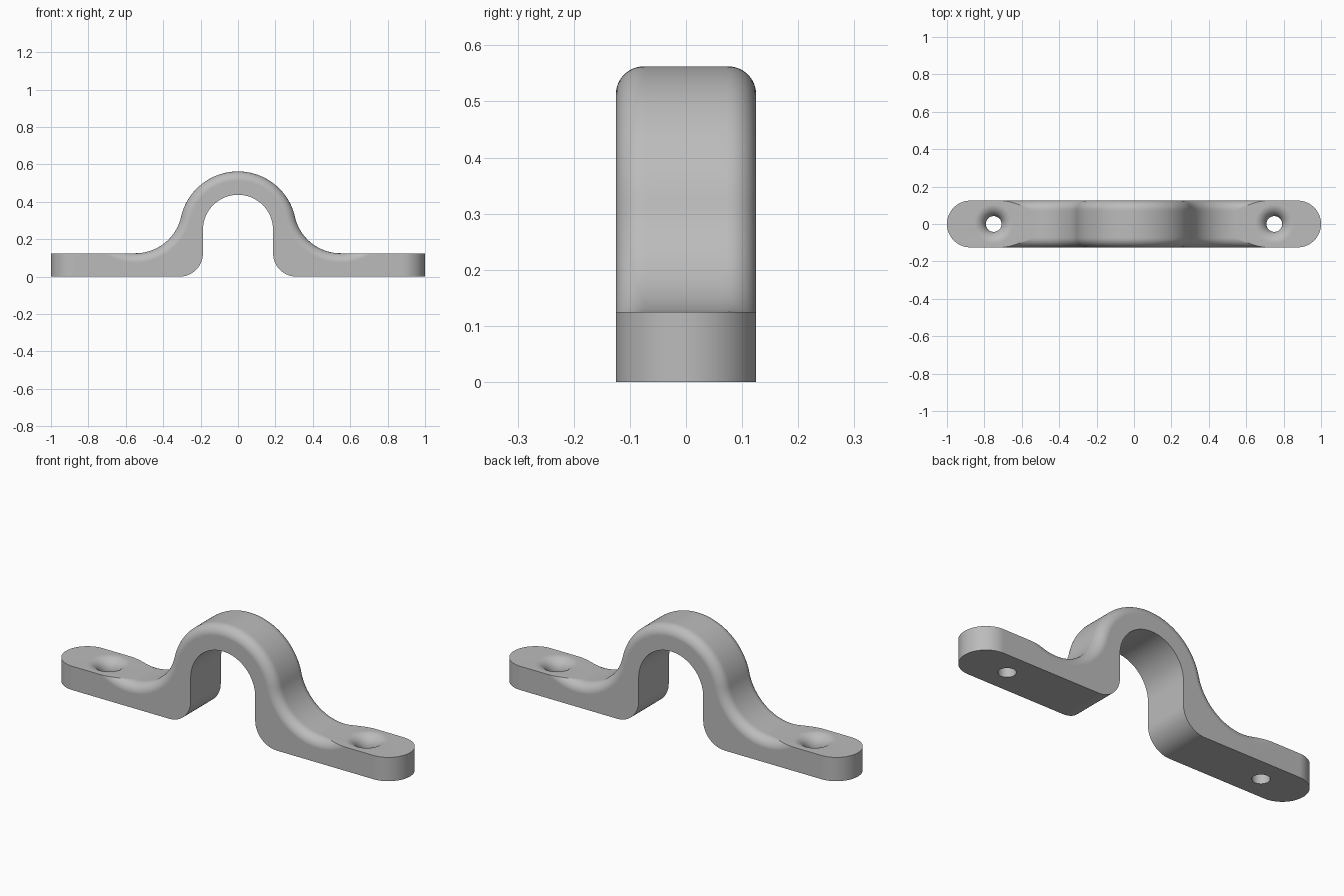
import bpy, bmesh
from math import sin, cos, pi, sqrt, acos, atan2, radians

cube = bpy.data.objects.get("Cube")
if cube:
    bpy.data.objects.remove(cube)

HALF_W = 0.125        # half width, also radius of the rounded ends
THICK = 0.125         # foot thickness
ARCH_Z = 0.25         # centre height of the arch
R_OUT, R_IN = 0.3125, 0.1875
FILLET = 0.25         # sweep from arch to foot
ROUND = 0.05          # rounding of the upper edges
HEEL = 0.125          # rounding under the inner wall
HOLE_X, HOLE_R, FLARE = 0.75, 0.042, 0.0625

# Fillet centre: tangent to both the arch and the foot top
FZ = THICK + FILLET
FX = sqrt((R_OUT + FILLET) ** 2 - (FZ - ARCH_Z) ** 2)


def arc(cx, cz, r, a0, a1, n):
    return [(cx + r * cos(a0 + (a1 - a0) * i / n),
             cz + r * sin(a0 + (a1 - a0) * i / n)) for i in range(n + 1)]


def section(y):
    """Closed x-z outline of the strap at depth y."""
    over = max(0, abs(y) - (HALF_W - ROUND))
    drop = ROUND - sqrt(max(0, ROUND ** 2 - over ** 2))
    end_x = 1 - HALF_W + sqrt(max(0, HALF_W ** 2 - y ** 2))
    tangent = atan2(FZ - ARCH_Z, FX)
    sweep = FILLET + drop
    half = arc(0, ARCH_Z, R_OUT - drop, pi / 2, tangent, 32)
    half += arc(FX, FZ, sweep, pi + tangent, 1.5 * pi + acos(FILLET / sweep), 32)[1:]
    half += [(end_x, THICK), (end_x, 0)]
    half += arc(R_IN + HEEL, HEEL, HEEL, 1.5 * pi, pi, 14)
    half += arc(0, ARCH_Z, R_IN, 0, pi / 2, 28)
    return half + [(-x, z) for x, z in half[-2:0:-1]]


def make_object(name, bm):
    bmesh.ops.recalc_face_normals(bm, faces=bm.faces)
    mesh = bpy.data.meshes.new(name)
    bm.to_mesh(mesh)
    bm.free()
    obj = bpy.data.objects.new(name, mesh)
    bpy.context.collection.objects.link(obj)
    return obj


# Strap body: outlines lofted across the width
STEPS = 36
bm = bmesh.new()
rings = []
for i in range(STEPS + 1):
    y = HALF_W * sin(-pi / 2 + pi * i / STEPS)
    rings.append([bm.verts.new((x, y, z)) for x, z in section(y)])
for a, b in zip(rings, rings[1:]):
    for k in range(len(a)):
        j = (k + 1) % len(a)
        bm.faces.new((a[k], a[j], b[j], b[k]))
bm.faces.new(rings[0])
bm.faces.new(rings[-1])
strap = make_object("pipe_strap", bm)

# Screw holes with a flared mouth
profile = [(HOLE_R, -0.1)]
profile += arc(HOLE_R + FLARE, THICK - FLARE, FLARE, pi, pi / 2, 14)
profile += [(HOLE_R + FLARE, 0.2)]
SIDES = 56
bm = bmesh.new()
for side in (-1, 1):
    rings = [[bm.verts.new((side * HOLE_X + r * cos(2 * pi * k / SIDES),
                            r * sin(2 * pi * k / SIDES), z))
              for k in range(SIDES)] for r, z in profile]
    for a, b in zip(rings, rings[1:]):
        for k in range(SIDES):
            j = (k + 1) % SIDES
            bm.faces.new((a[k], a[j], b[j], b[k]))
    bm.faces.new(rings[0])
    bm.faces.new(rings[-1])
cutter = make_object("screw_hole_cutter", bm)

bpy.ops.object.select_all(action='DESELECT')
strap.select_set(True)
bpy.context.view_layer.objects.active = strap
cut = strap.modifiers.new("screw_holes", 'BOOLEAN')
cut.operation = 'DIFFERENCE'
cut.solver = 'EXACT'
cut.object = cutter
bpy.ops.object.modifier_apply(modifier=cut.name)
bpy.data.objects.remove(cutter)

# Smooth curves, crisp flats
bpy.ops.object.shade_smooth_by_angle(angle=radians(22))
weighted = strap.modifiers.new("flat_faces", 'WEIGHTED_NORMAL')
weighted.keep_sharp = True

# Material
grey = bpy.data.materials.new("plain_grey")
grey.use_nodes = True
colour = (0.5, 0.5, 0.5, 1)
grey.diffuse_color = colour
grey.node_tree.nodes["Principled BSDF"].inputs["Base Color"].default_value = colour
strap.data.materials.clear()
strap.data.materials.append(grey)
